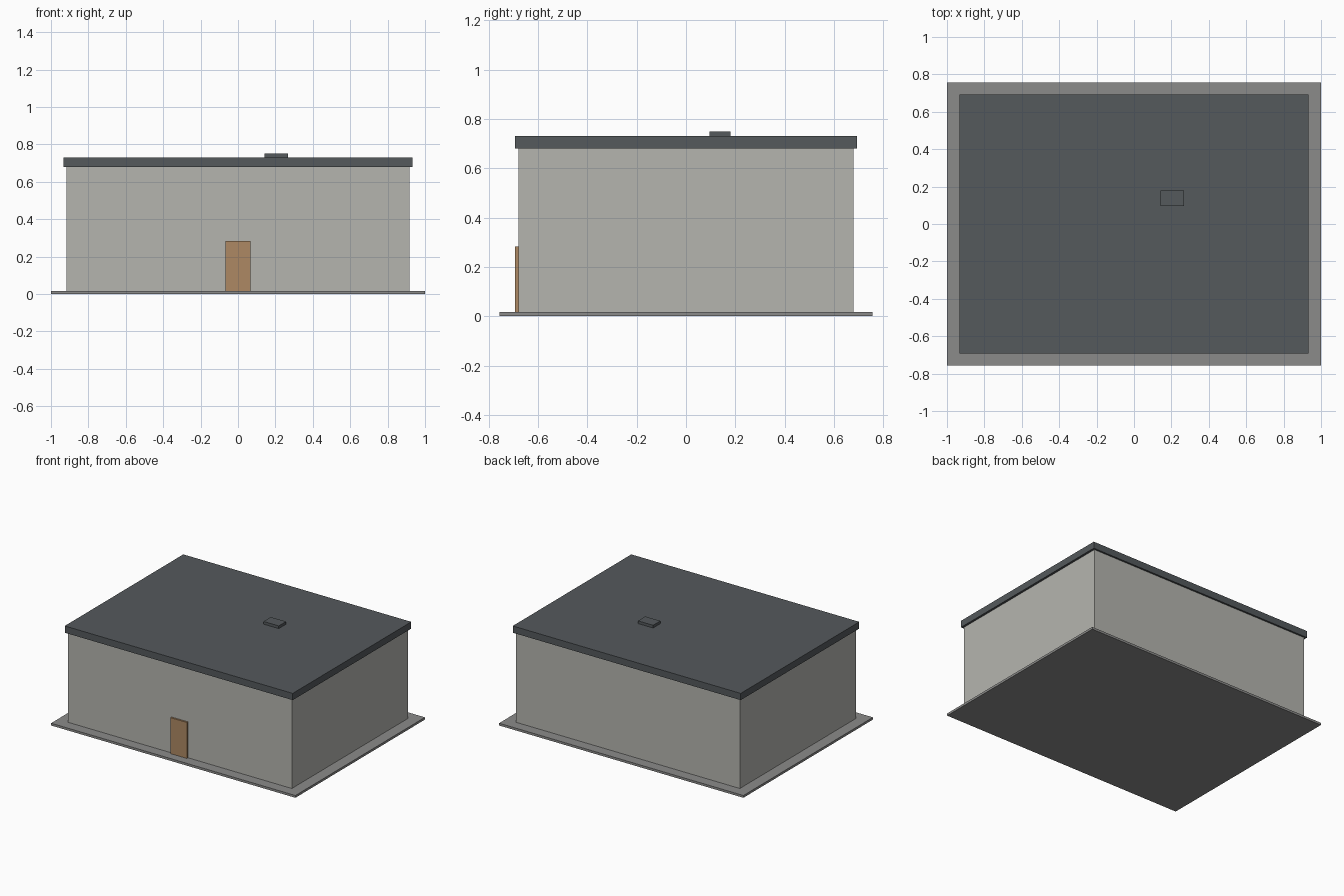
import bpy

if "Cube" in bpy.data.objects:
    bpy.data.objects.remove(bpy.data.objects["Cube"])


def material(name, rgb):
    m = bpy.data.materials.new(name)
    m.diffuse_color = (*rgb, 1.0)
    m.use_nodes = True
    m.node_tree.nodes["Principled BSDF"].inputs["Base Color"].default_value = m.diffuse_color
    return m


def box(name, x, y, z, mat):
    """Box spanning the given (low, high) range on each axis."""
    bpy.ops.mesh.primitive_cube_add(size=1)
    ob = bpy.context.object
    ob.name = name
    ob.location = [(a + b) / 2 for a, b in (x, y, z)]
    ob.scale = [b - a for a, b in (x, y, z)]
    bpy.ops.object.transform_apply(location=False, rotation=False, scale=True)
    ob.data.materials.append(mat)
    return ob


concrete = material("concrete grey", (0.26, 0.26, 0.255))
plaster = material("pale wall grey", (0.46, 0.46, 0.43))
slate = material("dark slate", (0.089, 0.1, 0.107))
wood = material("door brown", (0.42, 0.25, 0.125))

# Ground slab and building body
box("foundation_slab", (-1, 1), (-0.757, 0.757), (0, 0.017), concrete)
box("walls", (-0.917, 0.917), (-0.68, 0.68), (0.017, 0.68), plaster)

# Overhanging flat roof with a small vent
box("flat_roof", (-0.933, 0.933), (-0.693, 0.693), (0.68, 0.73), slate)
box("roof_vent", (0.143, 0.267), (0.095, 0.18), (0.73, 0.75), slate)

# Front door
box("front_door", (-0.067, 0.067), (-0.693, -0.68), (0.017, 0.283), wood)
